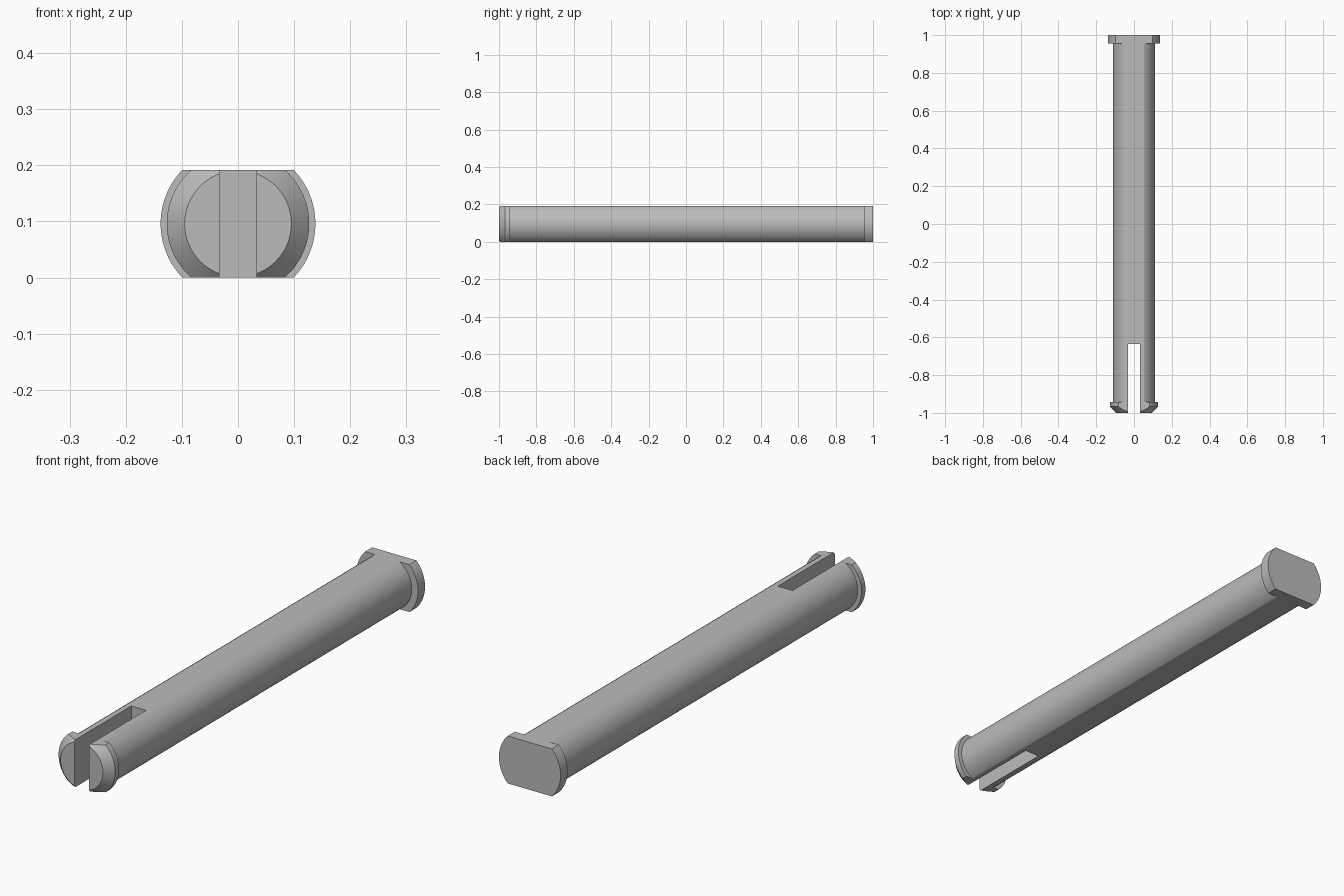
import bpy, bmesh, math
from mathutils import Matrix, Vector

cube = bpy.data.objects.get("Cube")
if cube:
    bpy.data.objects.remove(cube, do_unlink=True)

HEIGHT = 0.192
SEGMENTS = 96

grey = bpy.data.materials.new("plain grey")
grey.use_nodes = True
colour = (0.5, 0.5, 0.5, 1)
grey.diffuse_color = colour
grey.node_tree.nodes["Principled BSDF"].inputs["Base Color"].default_value = colour


def add_object(name, bm):
    bmesh.ops.recalc_face_normals(bm, faces=bm.faces)
    mesh = bpy.data.meshes.new(name)
    bm.to_mesh(mesh)
    bm.free()
    obj = bpy.data.objects.new(name, mesh)
    mesh.materials.append(grey)
    bpy.context.collection.objects.link(obj)
    return obj


def lathe_along_y(name, profile):
    """Solid of revolution from (radius, y) points, capped at both ends."""
    bm = bmesh.new()
    rings = []
    for r, y in profile:
        angles = [math.tau * (i + 0.5) / SEGMENTS for i in range(SEGMENTS)]
        rings.append([bm.verts.new((r * math.cos(a), y, r * math.sin(a) + HEIGHT / 2))
                      for a in angles])
    for a, b in zip(rings, rings[1:]):
        for i in range(SEGMENTS):
            j = (i + 1) % SEGMENTS
            bm.faces.new((a[i], a[j], b[j], b[i]))
    bm.faces.new(rings[0])
    bm.faces.new(rings[-1])
    return add_object(name, bm)


def box(name, low, high):
    low, high = Vector(low), Vector(high)
    bm = bmesh.new()
    bmesh.ops.create_cube(bm, size=1, matrix=Matrix.Translation((low + high) / 2)
                          @ Matrix.Diagonal((*(high - low), 1)))
    obj = add_object(name, bm)
    obj.hide_render = True
    return obj


def apply_boolean(obj, cutter, operation):
    bpy.context.view_layer.objects.active = obj
    mod = obj.modifiers.new("cut", 'BOOLEAN')
    mod.operation, mod.object, mod.solver = operation, cutter, 'EXACT'
    bpy.ops.object.modifier_apply(modifier=mod.name)
    bpy.data.objects.remove(cutter, do_unlink=True)


# Pin: chamfered snap lip at the front, plain shaft, wide head at the back
pin = lathe_along_y("clevis_pin", [
    (0.095, -1), (0.127, -0.967), (0.127, -0.942), (0.11, -0.942),
    (0.11, 0.955), (0.138, 0.955), (0.138, 1)])

# Flats along the top and bottom
apply_boolean(pin, box("flats_cutter", (-1, -2, 0), (1, 2, HEIGHT)), 'INTERSECT')

# Slot that splits the front end into two prongs
apply_boolean(pin, box("slot_cutter", (-0.033, -2, -1), (0.033, -0.635, 1)), 'DIFFERENCE')

# Smooth round sides, crisp flats and rims
bpy.ops.object.select_all(action='DESELECT')
pin.select_set(True)
bpy.context.view_layer.objects.active = pin
bpy.ops.object.shade_smooth_by_angle(angle=math.radians(20))
